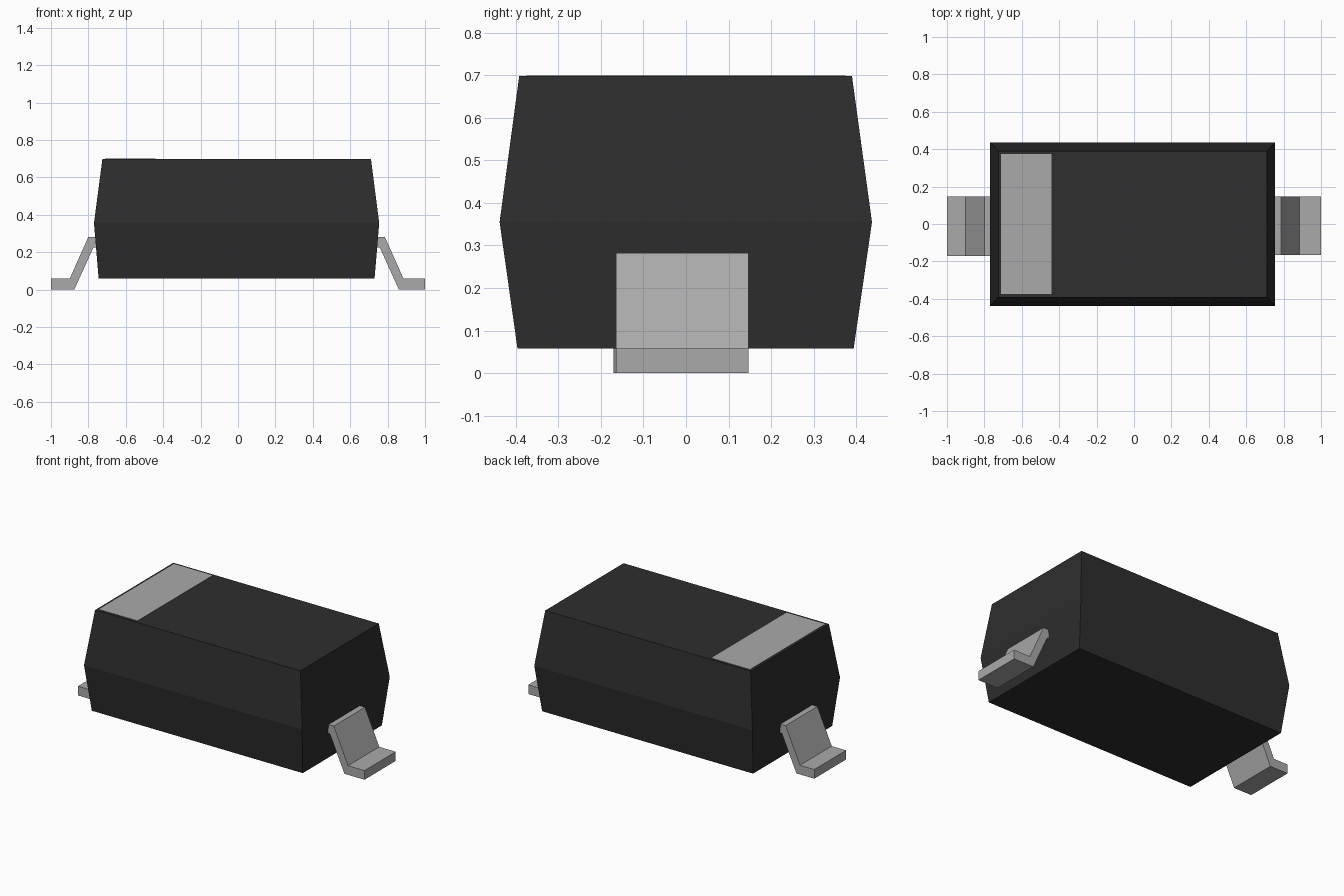
import bpy
import bmesh

cube = bpy.data.objects.get("Cube")
if cube:
    bpy.data.objects.remove(cube, do_unlink=True)


def material(name, rgb, metallic=0.0):
    m = bpy.data.materials.new(name)
    m.use_nodes = True
    m.diffuse_color = (*rgb, 1)
    m.node_tree.nodes["Principled BSDF"].inputs["Base Color"].default_value = (*rgb, 1)
    return m


black = material("black plastic", (0.027, 0.027, 0.027))
silver = material("silver grey metal", (0.40, 0.40, 0.40))
grey = material("grey marking", (0.40, 0.40, 0.40))


def loft(name, rings, mat):
    """Join equal-length rings of points into a closed solid."""
    bm = bmesh.new()
    loops = [[bm.verts.new(p) for p in ring] for ring in rings]
    n = len(loops[0])
    for a, b in zip(loops, loops[1:]):
        for i in range(n):
            j = (i + 1) % n
            bm.faces.new((a[i], a[j], b[j], b[i]))
    bm.faces.new(loops[0][::-1])
    bm.faces.new(loops[-1])
    bmesh.ops.recalc_face_normals(bm, faces=bm.faces)
    mesh = bpy.data.meshes.new(name)
    bm.to_mesh(mesh)
    bm.free()
    mesh.materials.append(mat)
    obj = bpy.data.objects.new(name, mesh)
    bpy.context.collection.objects.link(obj)
    return obj


def rectangle(x0, x1, y0, y1, z):
    return [(x0, y0, z), (x1, y0, z), (x1, y1, z), (x0, y1, z)]


# Moulded body, widest at the parting line
loft("body", [
    rectangle(-0.745, 0.73, -0.396, 0.394, 0.058),
    rectangle(-0.77, 0.755, -0.438, 0.437, 0.355),
    rectangle(-0.725, 0.711, -0.392, 0.39, 0.698),
], black)

# Polarity band on the top face
loft("polarity_band", [
    rectangle(-0.71, -0.44, -0.375, 0.375, z) for z in (0.696, 0.70)
], grey)


# Bent leads: buried tab, slanted leg and flat foot
def lead(name, side, bend, y0, y1):
    profile = [(1.0, 0.0), (bend - 0.025, 0.0), (bend - 0.127, 0.225), (0.68, 0.225),
               (0.68, 0.282), (bend - 0.1, 0.282), (bend, 0.058), (1.0, 0.058)]
    loft(name, [[(side * x, y, z) for x, z in profile] for y in (y0, y1)], silver)


lead("left_lead", 1, 0.885, -0.165, 0.147)
lead("right_lead", -1, 0.90, -0.17, 0.147)
